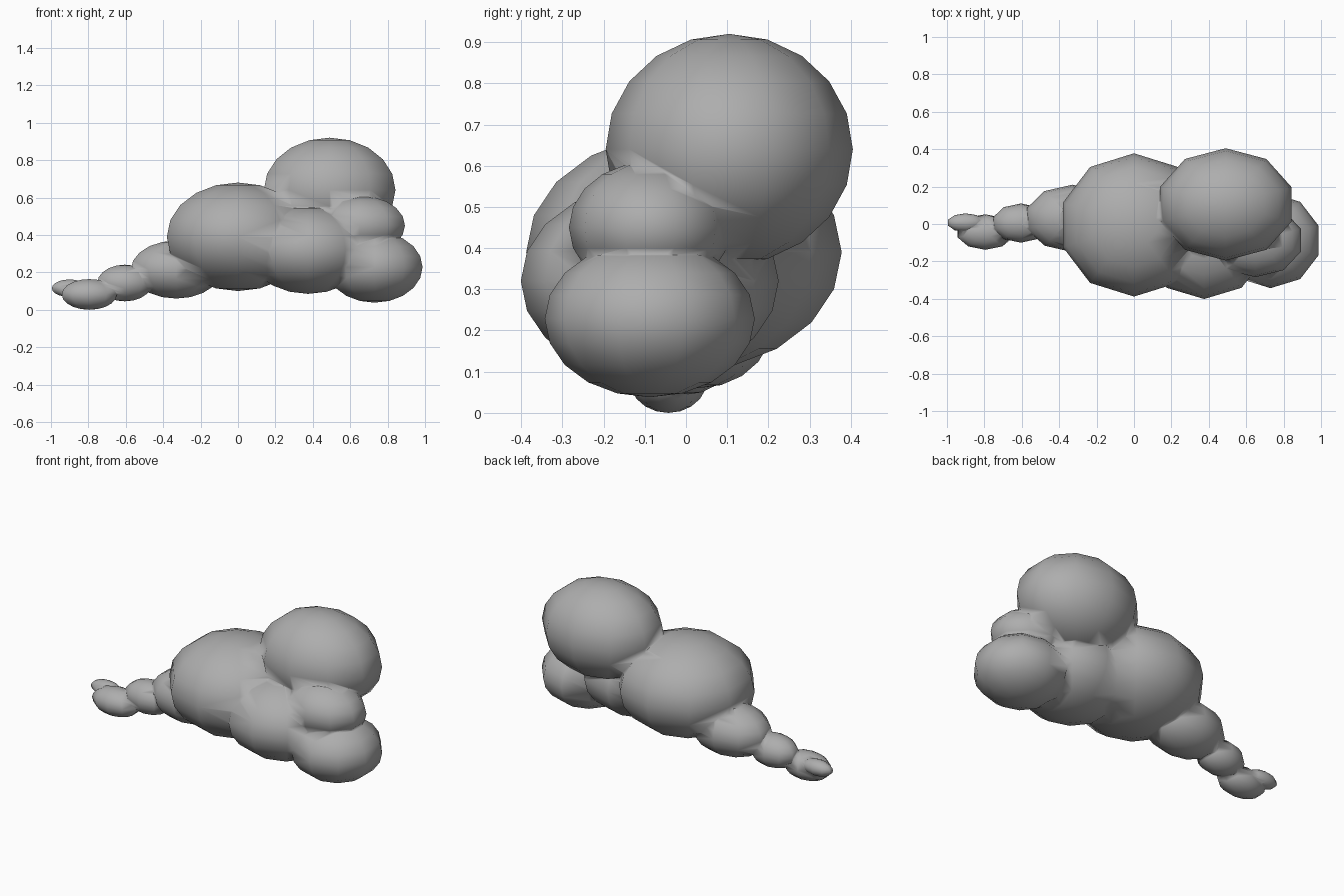
import bpy
import bmesh
from mathutils import Matrix, Vector

cube = bpy.data.objects.get("Cube")
if cube:
    bpy.data.objects.remove(cube, do_unlink=True)

grey = bpy.data.materials.new("plain_grey")
grey.use_nodes = True
GREY = (0.42, 0.42, 0.42, 1)
grey.diffuse_color = GREY
grey.node_tree.nodes["Principled BSDF"].inputs["Base Color"].default_value = GREY


def blob(name, centre, radii):
    """Low-poly ellipsoid with ten segments and ten rings."""
    bm = bmesh.new()
    bmesh.ops.create_uvsphere(bm, u_segments=10, v_segments=10, radius=1)
    place = Matrix.Translation(centre) @ Matrix.Diagonal(Vector(radii).to_4d())
    bmesh.ops.transform(bm, matrix=place, verts=bm.verts)
    mesh = bpy.data.meshes.new(name)
    bm.to_mesh(mesh)
    bm.free()
    mesh.materials.append(grey)
    obj = bpy.data.objects.new(name, mesh)
    bpy.context.collection.objects.link(obj)
    return obj


# Main mass
body = blob("lumpy_body", (0, -0.005, 0.39), (0.40, 0.383, 0.29))

# Lumps fused onto the main mass: name, centre, radii
lumps = [
    ("chest", (0.375, -0.088, 0.32), (0.34, 0.313, 0.235)),
    ("upper_lump", (0.49, 0.105, 0.64), (0.37, 0.30, 0.28)),
    ("lower_lump", (0.73, -0.088, 0.228), (0.27, 0.255, 0.19)),
    ("middle_lump", (0.65, -0.087, 0.45), (0.255, 0.197, 0.16)),
    ("tail_root", (-0.33, 0.03, 0.215), (0.255, 0.18, 0.155)),
    ("tail_middle", (-0.605, 0.005, 0.143), (0.155, 0.105, 0.098)),
    ("tail_end", (-0.795, -0.043, 0.082), (0.155, 0.095, 0.082)),
    ("tail_tip", (-0.90, 0.007, 0.115), (0.10, 0.05, 0.047)),
]

bpy.context.view_layer.objects.active = body
for name, centre, radii in lumps:
    lump = blob(name, centre, radii)
    union = body.modifiers.new(name, "BOOLEAN")
    union.operation = "UNION"
    union.solver = "EXACT"
    union.object = lump
    bpy.ops.object.modifier_apply(modifier=union.name)
    bpy.data.objects.remove(lump, do_unlink=True)

# One soft skin, with the creases between lumps smoothed too
for face in body.data.polygons:
    face.use_smooth = True
    face.material_index = 0
